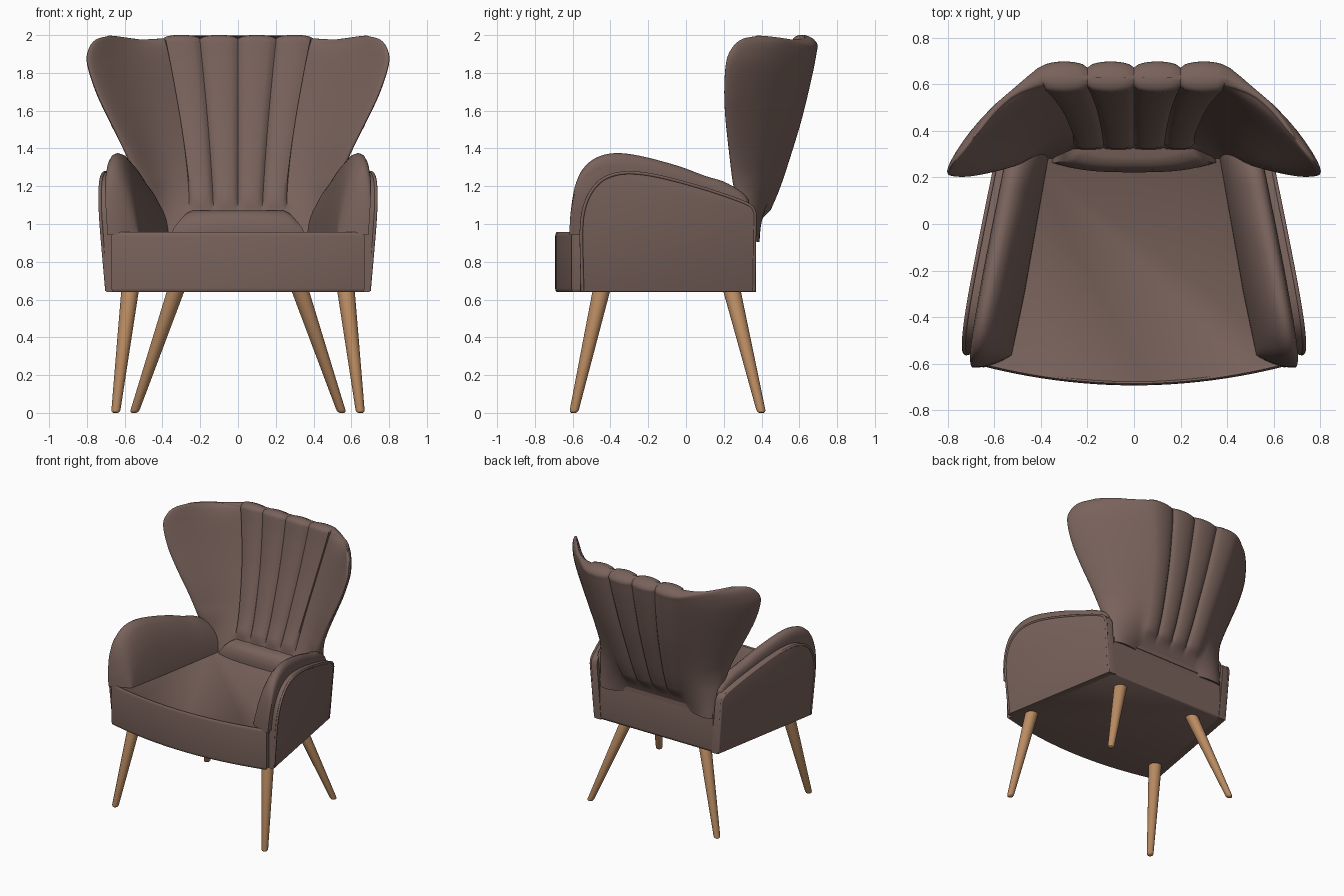
import bpy, bmesh, math
from mathutils import Vector as V

if "Cube" in bpy.data.objects:
    bpy.data.objects.remove(bpy.data.objects["Cube"])


def material(name, rgb):
    m = bpy.data.materials.new(name)
    m.diffuse_color = (*rgb, 1)
    m.use_nodes = True
    m.node_tree.nodes["Principled BSDF"].inputs["Base Color"].default_value = m.diffuse_color
    return m


FABRIC = material("brown fabric", (0.19, 0.122, 0.104))
WOOD = material("light wood", (0.50, 0.265, 0.125))


def spline(keys, n):
    """Catmull-Rom through keys, n samples per span."""
    k = [V(p) for p in keys]
    k = [2 * k[0] - k[1]] + k + [2 * k[-1] - k[-2]]
    out = []
    for i in range(1, len(k) - 2):
        a, b, c, d = k[i - 1:i + 3]
        for j in range(n):
            t = j / n
            out.append(0.5 * (2 * b + (c - a) * t + (2 * a - 5 * b + 4 * c - d) * t * t
                              + (3 * b - a - 3 * c + d) * t ** 3))
    return out + [k[-2]]


def loft(name, rings, mat, angle=40):
    """Skin closed rings of equal length, cap both ends."""
    bm = bmesh.new()
    rows = [[bm.verts.new(p) for p in r] for r in rings]
    n = len(rows[0])
    for a, b in zip(rows, rows[1:]):
        for i in range(n):
            bm.faces.new((a[i], a[(i + 1) % n], b[(i + 1) % n], b[i]))
    bm.faces.new(rows[0])
    bm.faces.new(rows[-1])
    bmesh.ops.remove_doubles(bm, verts=bm.verts, dist=0.0003)
    bmesh.ops.recalc_face_normals(bm, faces=bm.faces)
    me = bpy.data.meshes.new(name)
    bm.to_mesh(me)
    bm.free()
    me.materials.append(mat)
    ob = bpy.data.objects.new(name, me)
    bpy.context.collection.objects.link(ob)
    bpy.ops.object.select_all(action='DESELECT')
    ob.select_set(True)
    bpy.context.view_layer.objects.active = ob
    bpy.ops.object.shade_smooth_by_angle(angle=math.radians(angle))
    return ob


# Legs: tapered, splayed, rounded feet
for side, s in (("left", -1), ("right", 1)):
    for name, foot, top in (("front", (0.648, -0.595), (0.57, -0.445)),
                            ("back", (0.55, 0.40), (0.325, 0.24))):
        rings = []
        for z, r in ((0, 0.012), (0.005, 0.02), (0.015, 0.024), (0.66, 0.047)):
            c = V(foot).lerp(V(top), z / 0.66)
            rings.append([(s * (c.x + r * math.cos(a)), c.y + r * math.sin(a), z)
                          for a in (i * math.tau / 24 for i in range(24))])
        loft(f"{side}_{name}_leg", rings, WOOD)

# Seat base: bowed front, tapering to the back
plan = [(x, -0.693 + 0.085 * (x / 0.66) ** 2) for x in (0.67 * i / 12 for i in range(-12, 13))]
plan += [(0.66, -0.56), (0.505, 0.35), (0.49, 0.365), (-0.49, 0.365), (-0.505, 0.35), (-0.66, -0.56)]
rings = []
for z, k in ((0.64, 0.985), (0.645, 0.995), (0.66, 1), (0.935, 1), (0.95, 0.995), (0.957, 0.985), (0.95, 0.97)):
    rings.append([(x * k, (y + 0.16) * k - 0.16, z) for x, y in plan])
loft("seat", rings, FABRIC)


def arm_x(y, z):
    return 0.70 - 0.175 * (y + 0.56) + 0.05 * (z - 0.64) / 0.6


panel_arch = spline([(-0.56, 0.95), (-0.55, 1.06), (-0.515, 1.16), (-0.45, 1.235), (-0.36, 1.27), (-0.25, 1.272),
                     (-0.1, 1.245), (0.1, 1.19), (0.25, 1.14), (0.345, 1.10), (0.37, 1.06)], 4)
panel = panel_arch + [V((0.37, 0.64)), V((-0.56, 0.64))]
BASE = 0.942
arch = spline([(-0.617, BASE), (-0.612, 1.06), (-0.59, 1.2), (-0.55, 1.29), (-0.48, 1.35), (-0.38, 1.375),
               (-0.25, 1.362), (-0.05, 1.31), (0.1, 1.255), (0.22, 1.215), (0.33, 1.13), (0.335, BASE)], 4)
# depth across the arm and relative height of the padded section
SECTION = ((0, 0.84), (0.05, 0.92), (0.14, 0.98), (0.27, 1), (0.42, 0.98), (0.58, 0.9),
           (0.74, 0.76), (0.87, 0.56), (0.96, 0.32), (1, 0.08), (1, 0))
for side, s in (("left", -1), ("right", 1)):
    # Outer arm panel
    rings = []
    for d, k in ((-0.06, 1), (-0.008, 1), (-0.002, 0.995), (0, 0.98)):
        ring = [(-0.1 + (p.x + 0.1) * k, 0.93 + (p.y - 0.93) * k) for p in panel]
        rings.append([(s * (arm_x(y, z) + d), y, z) for y, z in ring])
    loft(f"{side}_arm_panel", rings, FABRIC)
    # Padded arm
    rings = []
    for f, h in SECTION:
        ring = []
        for p in arch:
            z = BASE + (p.y - BASE) * h
            y = p.x + 0.05 * f * f * max(0, -p.x - 0.3) / 0.3
            ring.append((s * (arm_x(p.x, z) - 0.045 - 0.165 * f), y, z))
        rings.append(ring)
    loft(f"{side}_arm_pad", rings, FABRIC, 60)
    # Piping along the panel edge
    cu = bpy.data.curves.new(f"{side}_arm_piping", 'CURVE')
    cu.dimensions = '3D'
    cu.bevel_depth = 0.009
    cu.bevel_resolution = 2
    sp = cu.splines.new('POLY')
    path = [V((-0.553, 0.65))] + panel_arch + [V((0.363, 0.65))]
    sp.points.add(len(path) - 1)
    for q, p in zip(sp.points, path):
        q.co = (s * (arm_x(p.x, p.y) - 0.005), -0.1 + (p.x + 0.1) * 0.99, p.y - 0.003, 1)
    cu.materials.append(FABRIC)
    bpy.context.collection.objects.link(bpy.data.objects.new(cu.name, cu))

# Back shell: channelled fan in the middle, curved wings at the sides
inner = spline([(0.25, 0.31, 0.93), (0.262, 0.385, 1.1), (0.275, 0.435, 1.22), (0.295, 0.485, 1.37),
                (0.323, 0.54, 1.55), (0.35, 0.578, 1.7), (0.373, 0.605, 1.82), (0.385, 0.617, 1.88),
                (0.393, 0.624, 1.92), (0.4, 0.63, 1.952)], 5)
edge = spline([(0.49, 0.31, 0.93), (0.505, 0.28, 1.1), (0.53, 0.25, 1.22), (0.59, 0.23, 1.37),
               (0.68, 0.21, 1.55), (0.75, 0.203, 1.7), (0.797, 0.212, 1.85), (0.79, 0.24, 1.925),
               (0.755, 0.29, 1.975), (0.69, 0.37, 1.995)], 5)
WING, CHAN = 12, 10
rows, cols = len(inner), 2 * WING + 4 * CHAN + 1
grid, thick, wing_end = [], [], []
for r, (p, q) in enumerate(zip(inner, edge)):
    fade = min(1, max(0, (p.z - 1.04) / 0.06))
    low = max(0, 1 - (p.z - 0.93) / 0.35)
    top = max(0, (p.z - 1.75) / 0.21)
    half, th = [], []
    for i in range(WING + 1):
        t = math.sin(i / WING * math.pi / 2)
        m = p.lerp(q, t) + V((0.02, 0.024, 0)) * math.sin(math.pi * t)
        half.append(m)
        pillow = 1 - min(1, 3 * t) * (1 - math.sqrt(max(0, 1 - top ** 3)))
        th.append((0.042 - 0.008 * t + 0.045 * low * t) * math.sqrt(max(0, 1 - t ** 6)) * pillow)
    mid, mth = [], []
    for i in range(1, 4 * CHAN):
        mid.append(V((p.x * (i / (2 * CHAN) - 1), p.y, p.z)))
        mth.append(0.042 + 0.027 * abs(math.sin(math.pi * i / CHAN)) ** 0.5 * fade)
    grid.append([V((-m.x, m.y, m.z)) for m in reversed(half)] + mid + half)
    thick.append(th[::-1] + mth + th)


def normal(r, c):
    """Across-row tangent crossed with the rise of the nearest channel column."""
    k = min(max(c, WING), cols - 1 - WING)
    across = grid[r][min(c + 1, cols - 1)] - grid[r][max(c - 1, 0)]
    return across.cross(grid[min(r + 1, rows - 1)][k] - grid[max(r - 1, 0)][k]).normalized()


norm = [[normal(r, c) for c in range(cols)] for r in range(rows)]


def shell_ring(r, k, lift):
    up = [grid[r][c] + V((0, 0, lift * thick[r][c])) for c in range(cols)]
    off = [norm[r][c] * thick[r][c] * k for c in range(cols)]
    return [a + b for a, b in zip(up, off)] + [a - b for a, b in zip(up, off)][::-1]


rings = [shell_ring(r, 1, 0) for r in range(rows)]
rings += [shell_ring(rows - 1, math.cos(a), 0.69 * math.sin(a))
          for a in (math.pi / 2 * i / 6 for i in range(1, 6))]
rings.append(shell_ring(rows - 1, 0.03, 0.69))
loft("back_rest", rings, FABRIC, 50)

# Lumbar cushion below the channels
rings = []
for z, w, f in ((0.93, 0.36, 0.225), (0.98, 0.34, 0.222), (1.03, 0.30, 0.232),
                (1.058, 0.27, 0.25), (1.072, 0.24, 0.285)):
    front = [(w * i / 10, f + 0.04 * abs(i / 10) ** 3, z) for i in range(-10, 11)]
    rings.append(front + [(w * 0.95, 0.37, z), (-w * 0.95, 0.37, z)])
loft("lumbar_cushion", rings, FABRIC, 60)
